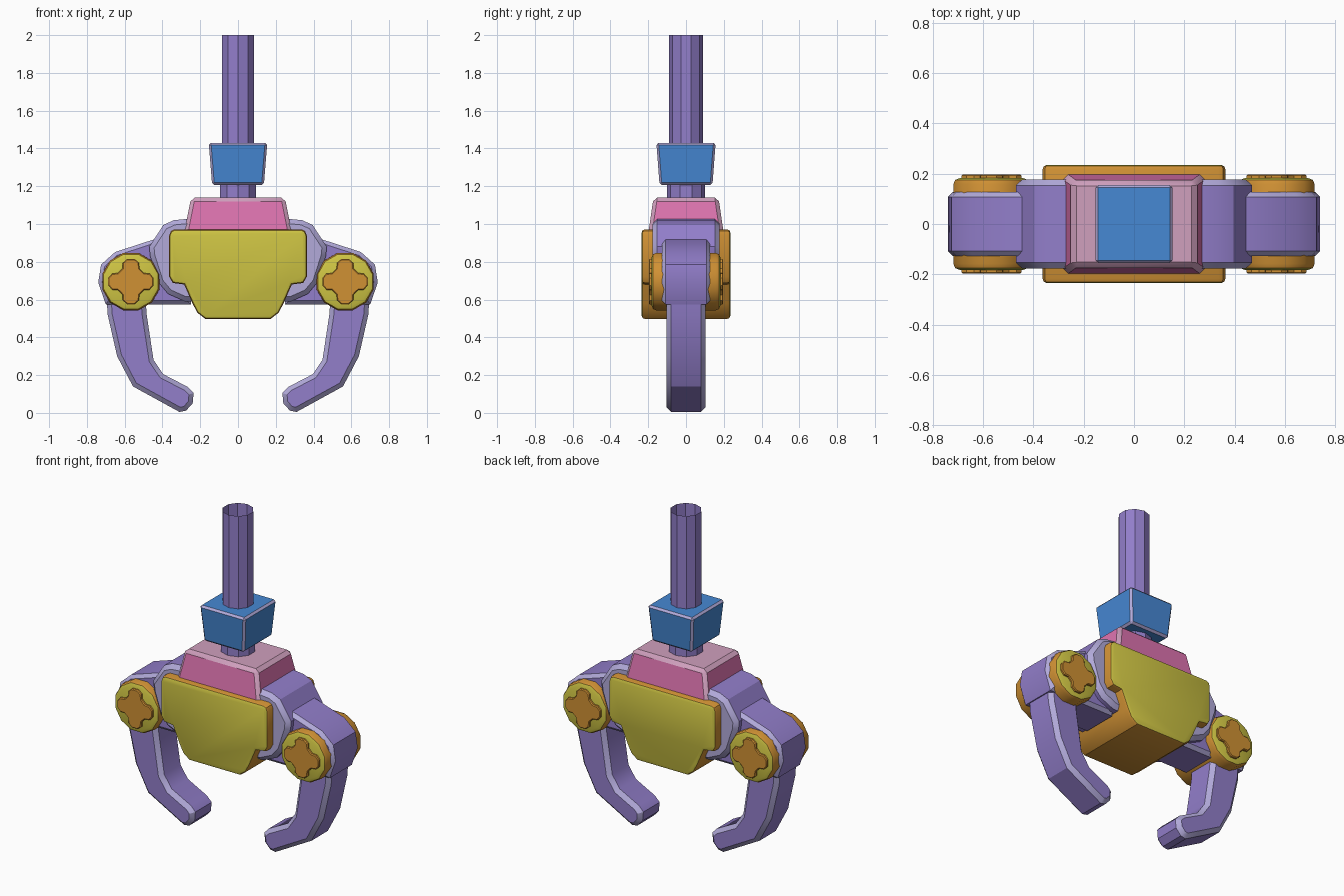
import bpy, bmesh, math

if "Cube" in bpy.data.objects:
    bpy.data.objects.remove(bpy.data.objects["Cube"])


def mat(name, r, g, b):
    m = bpy.data.materials.new(name)
    m.diffuse_color = [((c / 255 + 0.055) / 1.055) ** 2.4 for c in (r, g, b)] + [1]
    m.use_nodes = True
    m.node_tree.nodes["Principled BSDF"].inputs["Base Color"].default_value = m.diffuse_color
    return m


PURPLE = mat("purple", 146, 126, 202)
LAVENDER = mat("pale lavender", 178, 170, 218)
PINK = mat("pink", 222, 116, 176)
PALE_PINK = mat("pale pink", 208, 160, 190)
BLUE = mat("blue", 70, 136, 212)
YELLOW = mat("yellow", 208, 198, 68)
ORANGE = mat("orange", 208, 145, 52)


def finish(bm, name, mats):
    me = bpy.data.meshes.new(name)
    bm.to_mesh(me)
    bm.free()
    ob = bpy.data.objects.new(name, me)
    bpy.context.collection.objects.link(ob)
    for m in mats:
        me.materials.append(m)
    bpy.ops.object.select_all(action='DESELECT')
    ob.select_set(True)
    bpy.context.view_layer.objects.active = ob
    bpy.ops.object.shade_smooth_by_angle(angle=math.radians(31))
    return ob


def prism(name, pts, y, bevel, mats, segments=1, split=False):
    """Extrude an x-z outline over -y..y; mats = front/back, sides, bevel."""
    bm = bmesh.new()
    face = bm.faces.new([bm.verts.new((x, -y, z)) for x, z in pts])
    ext = bmesh.ops.extrude_face_region(bm, geom=[face], use_keep_orig=True)
    for v in ext["geom"]:
        if isinstance(v, bmesh.types.BMVert):
            v.co.y = y
    bmesh.ops.recalc_face_normals(bm, faces=bm.faces[:])
    for f in bm.faces:
        f.material_index = 0 if abs(f.normal.y) > 0.99 else 1
    rim = [e for e in bm.edges if abs(e.verts[0].co.y - e.verts[1].co.y) < 1e-5]
    bmesh.ops.bevel(bm, geom=rim, offset=bevel, offset_type='OFFSET', segments=segments,
                    profile=0.5, affect='EDGES', clamp_overlap=True, material=2)
    bm.normal_update()
    if split:  # front half of a rounded rim takes the front colour
        for f in bm.faces:
            f.material_index = 0 if abs(f.normal.y) > 0.7 else 1
    return finish(bm, name, mats)


def tapered_box(name, z0, z1, low, high, bevel, mats):
    """Box whose half sizes go from low to high; mats = top/bottom, sides, bevel."""
    bm = bmesh.new()
    bmesh.ops.create_cube(bm, size=2)
    for v in bm.verts:
        hx, hy = high if v.co.z > 0 else low
        v.co = (v.co.x * hx, v.co.y * hy, z1 if v.co.z > 0 else z0)
    bm.normal_update()
    for f in bm.faces:
        f.material_index = 0 if abs(f.normal.z) > 0.9 else 1
    bmesh.ops.bevel(bm, geom=bm.edges[:], offset=bevel, segments=1, affect='EDGES', material=2)
    return finish(bm, name, mats)


def tube(name, r, z0, z1):
    bm = bmesh.new()
    bmesh.ops.create_cone(bm, cap_ends=False, segments=10, radius1=r, radius2=r, depth=z1 - z0)
    for v in bm.verts:
        v.co.z += (z0 + z1) / 2
    return finish(bm, name, [PURPLE])


def both(half):
    return half + [(-x, z) for x, z in reversed(half)]


# Pole, collar and coupling
tube("pole", 0.089, 1.4, 2.0)
tube("collar", 0.1, 1.1, 1.24)
tapered_box("coupling", 1.207, 1.43, (0.137, 0.14), (0.155, 0.157), 0.012, [BLUE, BLUE, LAVENDER])

# Pink neck block
tapered_box("neck_block", 0.88, 1.14, (0.3, 0.21), (0.248, 0.172), 0.02,
            [PALE_PINK, PINK, PALE_PINK])

# Shoulder housing
prism("shoulder_housing", both([(0.24, 1.03), (0.34, 1.02), (0.395, 0.995), (0.47, 0.88),
                                (0.465, 0.83), (0.42, 0.69), (0.37, 0.63), (0.28, 0.59)]),
      0.178, 0.025, [LAVENDER, PURPLE, LAVENDER])

# Central shield body
prism("shield_body", both([(0.335, 0.972), (0.355, 0.963), (0.364, 0.94), (0.364, 0.72),
                           (0.345, 0.688), (0.285, 0.68), (0.24, 0.578), (0.215, 0.53),
                           (0.172, 0.497)]),
      0.235, 0.018, [YELLOW, ORANGE, ORANGE], 2, True)

CX, CZ = 0.567, 0.695
arm = [(0.25, 0.575), (0.70, 0.575), (0.74, 0.69), (0.725, 0.785), (0.65, 0.852),
       (0.44, 0.92), (0.25, 0.93)]
finger = [(0.49, 0.68), (0.485, 0.53), (0.447, 0.28), (0.396, 0.205), (0.265, 0.137),
          (0.235, 0.105), (0.24, 0.05), (0.275, 0.012), (0.31, 0.005), (0.556, 0.14),
          (0.64, 0.30), (0.69, 0.52), (0.70, 0.68)]
disc = [(CX + 0.157 * math.cos(math.tau * (i + 0.5) / 12),
         CZ + 0.157 * math.sin(math.tau * (i + 0.5) / 12)) for i in range(12)]
# One rounded lobe of the cross, turned four times
lobe = [(0.057, -0.057), (0.07, -0.045), (0.1, -0.043), (0.12, -0.02), (0.12, 0.02),
        (0.1, 0.043), (0.07, 0.045)]
cross = []
for k in range(4):
    c, s = round(math.cos(k * math.pi / 2)), round(math.sin(k * math.pi / 2))
    cross += [(CX + x * c - z * s, CZ + x * s + z * c) for x, z in lobe]

# Arms, claws and joints on both sides
for side, sx in (("left", -1), ("right", 1)):
    def m(pts):
        return [(x * sx, z) for x, z in pts]
    prism(side + "_arm", m(arm), 0.128, 0.02, [PURPLE, PURPLE, LAVENDER])
    prism(side + "_claw", m(finger), 0.103, 0.024, [PURPLE, PURPLE, LAVENDER])
    prism(side + "_joint_disc", m(disc), 0.182, 0.024, [YELLOW, ORANGE, ORANGE], 2, True)
    prism(side + "_joint_cross", m(cross), 0.197, 0.005, [ORANGE] * 3)
